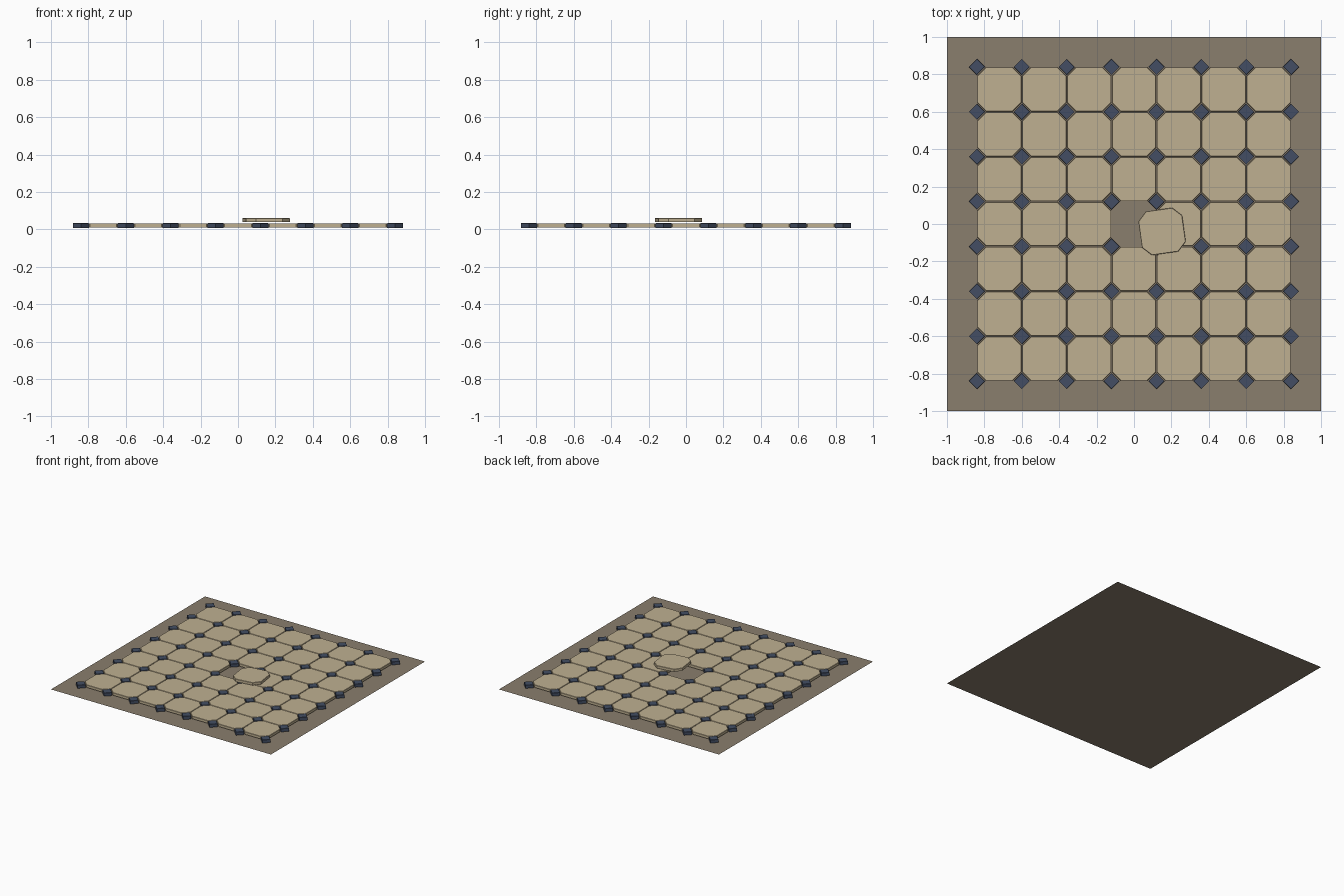
import bpy, bmesh, math

if "Cube" in bpy.data.objects:
    bpy.data.objects.remove(bpy.data.objects["Cube"])

PITCH = 0.24   # tile spacing
N = 7          # tiles per side


def material(name, rgb):
    m = bpy.data.materials.new(name)
    m.diffuse_color = (*rgb, 1)
    m.use_nodes = True
    m.node_tree.nodes["Principled BSDF"].inputs["Base Color"].default_value = m.diffuse_color
    return m


sand = material("sand tile", (0.521, 0.434, 0.283))
mortar = material("mortar bed", (0.254, 0.209, 0.153))
slate = material("slate blue", (0.056, 0.076, 0.125))


def prism(bm, outline, centre, z0, z1, inset, angle=0.0):
    """Slab from a flat outline, with a narrow chamfer round the top edge."""
    ca, sa = math.cos(angle), math.sin(angle)
    r = max(max(abs(x), abs(y)) for x, y in outline)
    rings = []
    for z, s in ((z0, 1), (z1 - inset, 1), (z1, 1 - inset / r)):
        rings.append([bm.verts.new((centre[0] + s * (x * ca - y * sa),
                                    centre[1] + s * (x * sa + y * ca), z))
                      for x, y in outline])
    n = len(outline)
    for a, b in zip(rings, rings[1:]):
        for i in range(n):
            bm.faces.new((a[i], a[(i + 1) % n], b[(i + 1) % n], b[i]))
    bm.faces.new(rings[0][::-1])
    bm.faces.new(rings[-1])


def finish(bm, name, mat):
    me = bpy.data.meshes.new(name)
    bm.to_mesh(me)
    bm.free()
    me.materials.append(mat)
    ob = bpy.data.objects.new(name, me)
    bpy.context.collection.objects.link(ob)


h, k = 0.118, 0.071   # octagon half width and half flat length
octagon = [(h, -k), (h, k), (k, h), (-k, h), (-h, k), (-h, -k), (-k, -h), (k, -h)]
d = 0.043             # diamond half diagonal
diamond = [(d, 0), (0, d), (-d, 0), (0, -d)]

# Mortar bed
bm = bmesh.new()
bmesh.ops.create_grid(bm, x_segments=1, y_segments=1, size=1)
finish(bm, "mortar_bed", mortar)

# Octagonal tiles, the middle one missing
bm = bmesh.new()
for i in range(N):
    for j in range(N):
        if (i, j) != (N // 2, N // 2):
            prism(bm, octagon, ((i - 3) * PITCH, (j - 3) * PITCH), 0.010, 0.032, 0.002)
finish(bm, "octagon_tiles", sand)

# Diamond inserts at every tile corner
bm = bmesh.new()
for i in range(N + 1):
    for j in range(N + 1):
        prism(bm, diamond, ((i - 3.5) * PITCH, (j - 3.5) * PITCH), 0.006, 0.033, 0.002)
finish(bm, "diamond_inserts", slate)

# Lifted tile lying beside the gap
bm = bmesh.new()
prism(bm, octagon, (0.15, -0.04), 0.038, 0.060, 0.002, math.radians(8))
finish(bm, "loose_tile", sand)
